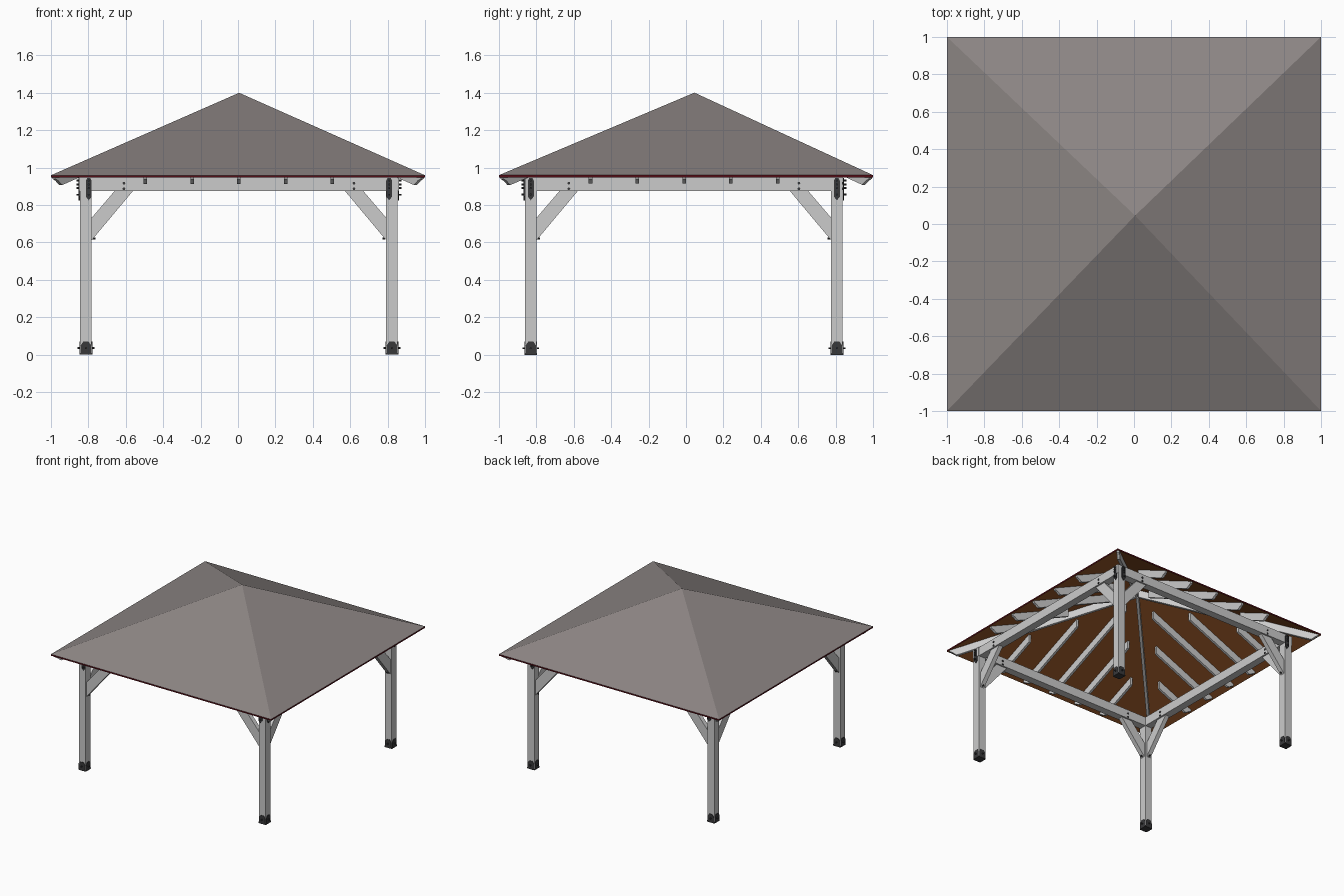
import bpy, math
from mathutils import Vector as V

if "Cube" in bpy.data.objects:
    bpy.data.objects.remove(bpy.data.objects["Cube"])

def material(name, rgb):
    m = bpy.data.materials.new(name)
    m.diffuse_color = (*rgb, 1)
    m.use_nodes = True
    m.node_tree.nodes["Principled BSDF"].inputs["Base Color"].default_value = m.diffuse_color
    return m

SHINGLE = material("shingle", (0.262, 0.234, 0.228))
WOOD = material("deck_brown", (0.31, 0.095, 0.022))
RED = material("edge_red", (0.09, 0.004, 0.008))
IRON = material("iron", (0.04, 0.04, 0.042))
X, Y, Z = V((1, 0, 0)), V((0, 1, 0)), V((0, 0, 1))

def mesh(name, verts, faces, mat=None):
    me = bpy.data.meshes.new(name)
    me.from_pydata([tuple(v) for v in verts], [], faces)
    ob = bpy.data.objects.new(name, me)
    bpy.context.collection.objects.link(ob)
    if mat:
        me.materials.append(mat)
    return ob

def prism(name, outline, origin, u, v, thick, mat=None):
    """Extrude a 2D outline in the u/v plane, centred on that plane."""
    n = u.cross(v).normalized() * thick / 2
    area = sum(a[0] * b[1] - b[0] * a[1] for a, b in zip(outline, outline[1:] + outline[:1]))
    if area < 0:
        outline = outline[::-1]
    k = len(outline)
    flat = [V(origin) + u * a + v * b for a, b in outline]
    verts = [p - n for p in flat] + [p + n for p in flat]
    faces = [tuple(range(k))[::-1], tuple(range(k, 2 * k))]
    faces += [(i, (i + 1) % k, (i + 1) % k + k, i + k) for i in range(k)]
    return mesh(name, verts, faces, mat)

def box(name, c, s, mat=None):
    a, b = s[0] / 2, s[1] / 2
    return prism(name, [(-a, -b), (a, -b), (a, b), (-a, b)], c, X, Y, s[2], mat)

def bolt(c, axis, length=0.014, r=0.006):
    u = Y if axis is X else X
    hexagon = [(r * math.cos(i * math.pi / 3), r * math.sin(i * math.pi / 3)) for i in range(6)]
    prism("bolt", hexagon, c, u, Z, length, IRON)

# roof: shingle pyramid, red edge band, brown deck below
APEX_X, APEX_Y, EAVE, TOP, DECK = 0.006, 0.045, 0.959, 1.40, 0.947
square = [(-1, -1), (1, -1), (1, 1), (-1, 1)]
up = [(i, (i + 1) % 4, 4) for i in range(4)]
mesh("roof_shingles", [(x, y, EAVE) for x, y in square] + [(APEX_X, APEX_Y, TOP)], up, SHINGLE)
mesh("roof_deck", [(x, y, DECK) for x, y in square] + [(APEX_X, APEX_Y, TOP - EAVE + DECK)],
     [f[::-1] for f in up], WOOD)
mesh("roof_edge", [(x, y, z) for z in (DECK, EAVE) for x, y in square],
     [(i, (i + 1) % 4, (i + 1) % 4 + 4, i + 4) for i in range(4)], RED)

# rafters with curved tails; profile measured inward from the eave
RISE = TOP - EAVE

def rafter(name, start, inward, full_run, length, depth=0.064, width=0.019):
    k = RISE / full_run
    pts = [(0.02, k * 0.02), (length, k * length), (length, k * length - depth),
           (0.075, k * 0.075 - depth), (0.06, -0.028), (0.045, -0.016), (0.022, -0.006)]
    prism(name, pts, V((*start, DECK - 0.001)), inward, Z, width)

GAP = 0.14
for p in (-0.5, -0.25, 0, 0.25, 0.5):
    for s in (-1, 1):
        # front and back rafters
        run = 1 - s * APEX_Y
        rafter("rafter", (p + 0.005, s), Y * -s, run, run * (1 - abs(p)) - GAP)
        # left and right rafters
        q = p - 0.01
        t = (q + 1) / (1 + APEX_Y) if q < APEX_Y else (1 - q) / (1 - APEX_Y)
        rafter("rafter", (s, q), X * -s, 1 - s * APEX_X, t - GAP)

# hip rafters
for x, y in square:
    d = V((APEX_X - x, APEX_Y - y, 0))
    rafter("hip_rafter", (x, y), d.normalized(), d.length, d.length - 0.005, 0.062, 0.022)

# frame
PX, PY = {-1: -0.813, 1: 0.823}, {-1: -0.829, 1: 0.806}
W, H = 0.062, 0.877
BEAM_Z, BEAM_H = 0.912, 0.073
MID = (PY[1] + PY[-1]) / 2
for s in (-1, 1):
    box("long_beam", (0.005, PY[s], BEAM_Z), (1.71, W, BEAM_H))
    box("side_beam", (PX[s], MID, BEAM_Z), (W, PY[1] - PY[-1] - W, BEAM_H))

brace = [(0, 0.612), (0, 0.732), (0.124, H), (0.222, H)]
shoe = [(-0.028, 0), (0.028, 0), (0.028, 0.05), (0.014, 0.07), (-0.014, 0.07), (-0.028, 0.05)]
plate = [(-0.016, 0.845), (0, 0.825), (0.016, 0.845), (0.016, 0.93), (0.008, 0.945),
         (-0.008, 0.945), (-0.016, 0.93)]
h = W / 2
for sx in (-1, 1):
    for sy in (-1, 1):
        cx, cy = PX[sx], PY[sy]
        box("post", (cx, cy, H / 2 + 0.002), (W, W, H - 0.004))
        box("shoe_base", (cx, cy, 0.005), (W + 0.004, W + 0.004, 0.01), IRON)
        # knee braces along both beams
        prism("brace", brace, (cx - sx * h, cy, 0), X * -sx, Z, 0.036)
        prism("brace", brace, (cx, cy - sy * h, 0), Y * -sy, Z, 0.036)
        bolt((cx - sx * (h + 0.012), cy, 0.622), X)
        bolt((cx, cy - sy * (h + 0.012), 0.622), Y)
        # brackets on post foot and post head, with bolts
        for s in (-1, 1):
            prism("shoe_plate", shoe, (cx + s * (h + 0.001), cy, 0), Y, Z, 0.004, IRON)
            prism("shoe_plate", shoe, (cx, cy + s * (h + 0.001), 0), X, Z, 0.004, IRON)
            bolt((cx + s * (h + 0.007), cy, 0.035), X)
            bolt((cx, cy + s * (h + 0.007), 0.035), Y)
            for z in (0.887, 0.917):
                bolt((cx - sx * 0.203, cy + s * h, z), Y, 0.01, 0.008)
                bolt((cx + s * h, cy - sy * 0.203, z), X, 0.01, 0.008)
        prism("head_plate", plate, (cx + sx * (h + 0.004), cy, 0), Y, Z, 0.007, IRON)
        prism("head_plate", plate, (cx - sx * 0.015, cy + sy * (h + 0.004), 0), X, Z, 0.007, IRON)
        for z in (0.855, 0.89, 0.91, 0.93):
            bolt((cx + sx * (h + 0.012), cy, z), X)
            bolt((cx - sx * 0.015, cy + sy * (h + 0.012), z), Y)
